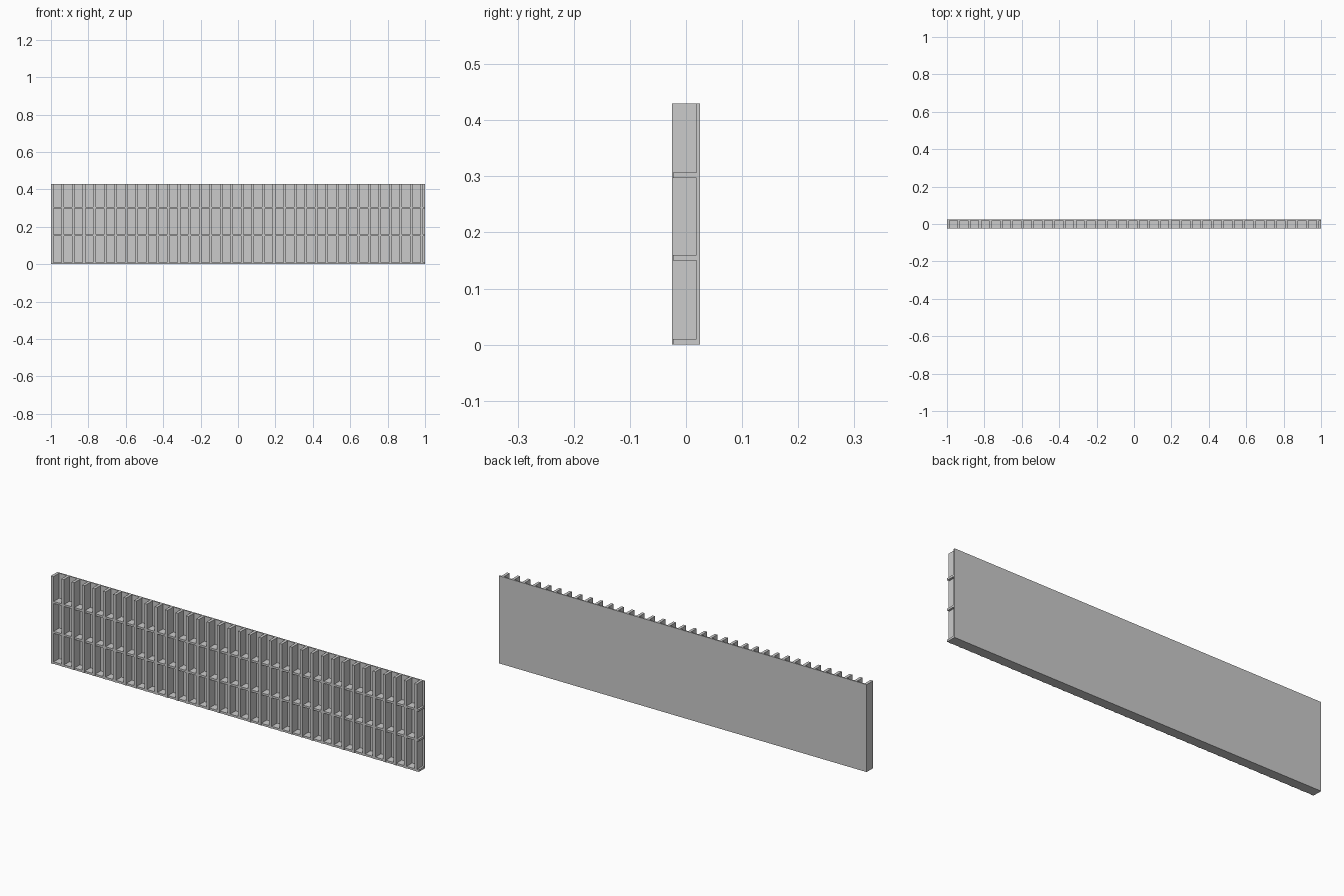
import bpy

if "Cube" in bpy.data.objects:
    bpy.data.objects.remove(bpy.data.objects["Cube"])


def box(name, x0, x1, y0, y1, z0, z1):
    """Axis-aligned box given by its limits."""
    bpy.ops.mesh.primitive_cube_add(
        size=1, location=((x0 + x1) / 2, (y0 + y1) / 2, (z0 + z1) / 2))
    ob = bpy.context.object
    ob.name = name
    ob.scale = (x1 - x0, y1 - y0, z1 - z0)
    bpy.ops.object.transform_apply(location=False, rotation=False, scale=True)
    return ob


HEIGHT = 0.43
FRONT, BACK = -0.025, 0.025
PLATE = 0.006          # back plate thickness
RIB_W = 0.014
RIBS = 36
RIB_END = 0.99         # shelves run slightly past the last rib
PITCH = (RIB_END + 1 - RIB_W) / (RIBS - 1)

# Flat back plate
box("back_plate", -1, 1, BACK - PLATE, BACK, 0, HEIGHT)

# Horizontal shelves, set back a little behind the rib fronts
for i, z in enumerate((0.0, 0.15, 0.297)):
    box(f"shelf_{i + 1}", -1, 1, FRONT + 0.002, BACK - PLATE, z, z + 0.01)

# Upright ribs, repeated along the panel
rib = box("upright_ribs", -1, -1 + RIB_W, FRONT, BACK - PLATE, 0, HEIGHT)
arr = rib.modifiers.new("repeat", 'ARRAY')
arr.count = RIBS
arr.use_relative_offset = False
arr.use_constant_offset = True
arr.constant_offset_displace = (PITCH, 0, 0)
